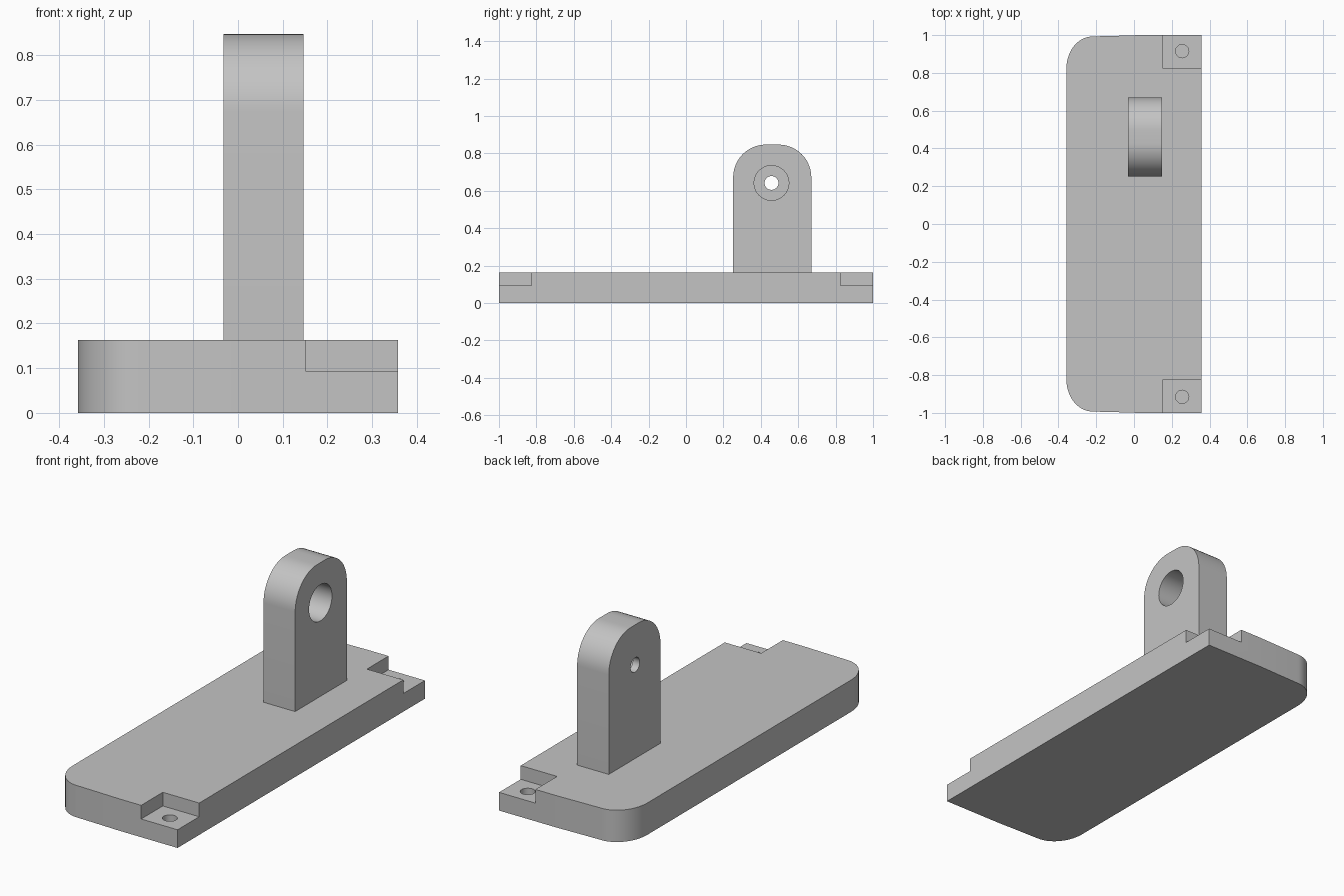
import bpy, bmesh
from math import sin, cos, pi, radians
from mathutils import Matrix, Vector

cube = bpy.data.objects.get("Cube")
if cube:
    bpy.data.objects.remove(cube)

grey = bpy.data.materials.new("plain grey")
grey.use_nodes = True
grey.diffuse_color = (0.55, 0.55, 0.55, 1)
grey.node_tree.nodes["Principled BSDF"].inputs["Base Color"].default_value = (0.55, 0.55, 0.55, 1)


def make_object(name, bm):
    bmesh.ops.recalc_face_normals(bm, faces=bm.faces)
    mesh = bpy.data.meshes.new(name)
    bm.to_mesh(mesh)
    bm.free()
    mesh.materials.append(grey)
    ob = bpy.data.objects.new(name, mesh)
    bpy.context.collection.objects.link(ob)
    return ob


def prism(name, points, depth):
    """Extrude a closed outline of 3D points along depth."""
    bm = bmesh.new()
    face = bm.faces.new([bm.verts.new(p) for p in points])
    grown = bmesh.ops.extrude_face_region(bm, geom=[face])["geom"]
    verts = [g for g in grown if isinstance(g, bmesh.types.BMVert)]
    bmesh.ops.translate(bm, verts=verts, vec=Vector(depth))
    return make_object(name, bm)


def box(name, low, high):
    (x0, y0, z0), (x1, y1, z1) = low, high
    outline = [(x0, y0, z0), (x1, y0, z0), (x1, y1, z0), (x0, y1, z0)]
    return prism(name, outline, (0, 0, z1 - z0))


def cylinder(name, center, radius, length, axis):
    bm = bmesh.new()
    turn = Matrix.Rotation(pi / 2, 4, "Y") if axis == "X" else Matrix()
    bmesh.ops.create_cone(bm, cap_ends=True, segments=40, radius1=radius, radius2=radius,
                          depth=length, matrix=Matrix.Translation(center) @ turn)
    return make_object(name, bm)


def cut(target, cutter):
    cutter.hide_render = True
    mod = target.modifiers.new("cut", "BOOLEAN")
    mod.operation = "DIFFERENCE"
    mod.solver = "EXACT"
    mod.object = cutter
    bpy.context.view_layer.objects.active = target
    bpy.ops.object.modifier_apply(modifier=mod.name)
    bpy.data.objects.remove(cutter)


def arc(cx, cy, rx, ry, start, end, steps=14):
    angles = [radians(start + (end - start) * i / steps) for i in range(steps + 1)]
    return [(cx + rx * cos(a), cy + ry * sin(a)) for a in angles]


def smooth(ob):
    bpy.ops.object.select_all(action="DESELECT")
    ob.select_set(True)
    bpy.context.view_layer.objects.active = ob
    bpy.ops.object.shade_smooth_by_angle(angle=radians(30))


# Base plate: two rounded corners on one long side
HX, TOP = 0.358, 0.163
half = [(HX, 1.0), (0.03, 1.0), (-0.1, 0.996)] + arc(-0.218, 0.823, 0.14, 0.17, 90, 180)
outline = half + [(x, -y) for x, y in reversed(half)]
base = prism("base_plate", [(x, y, 0) for x, y in outline], (0, 0, TOP))

# Stepped corner with a blind screw hole at each end
for side in (1, -1):
    y0, y1 = sorted((side * 0.825, side * 1.1))
    cut(base, box("step_cutter", (0.152, y0, 0.093), (0.5, y1, 0.3)))
    cut(base, cylinder("screw_hole_cutter", (0.255, side * 0.915, 0.07), 0.035, 0.1, "Z"))
smooth(base)

# Upright lug with rounded top
X0, X1, Y0, Y1, PEAK, R = -0.032, 0.147, 0.252, 0.67, 0.847, 0.175
profile = [(Y0, TOP), (Y1, TOP)]
profile += arc(Y1 - R, PEAK - R, R, R, 0, 90) + arc(Y0 + R, PEAK - R, R, R, 90, 180)
lug = prism("upright_lug", [(X0, y, z) for y, z in profile], (X1 - X0, 0, 0))

# Deep counterbore with a small through hole
MID, HOLE_Z = 0.457, 0.642
cut(lug, cylinder("counterbore_cutter", (X1, MID, HOLE_Z), 0.093, 0.28, "X"))
cut(lug, cylinder("through_hole_cutter", (X0, MID, HOLE_Z), 0.037, 0.3, "X"))
smooth(lug)
